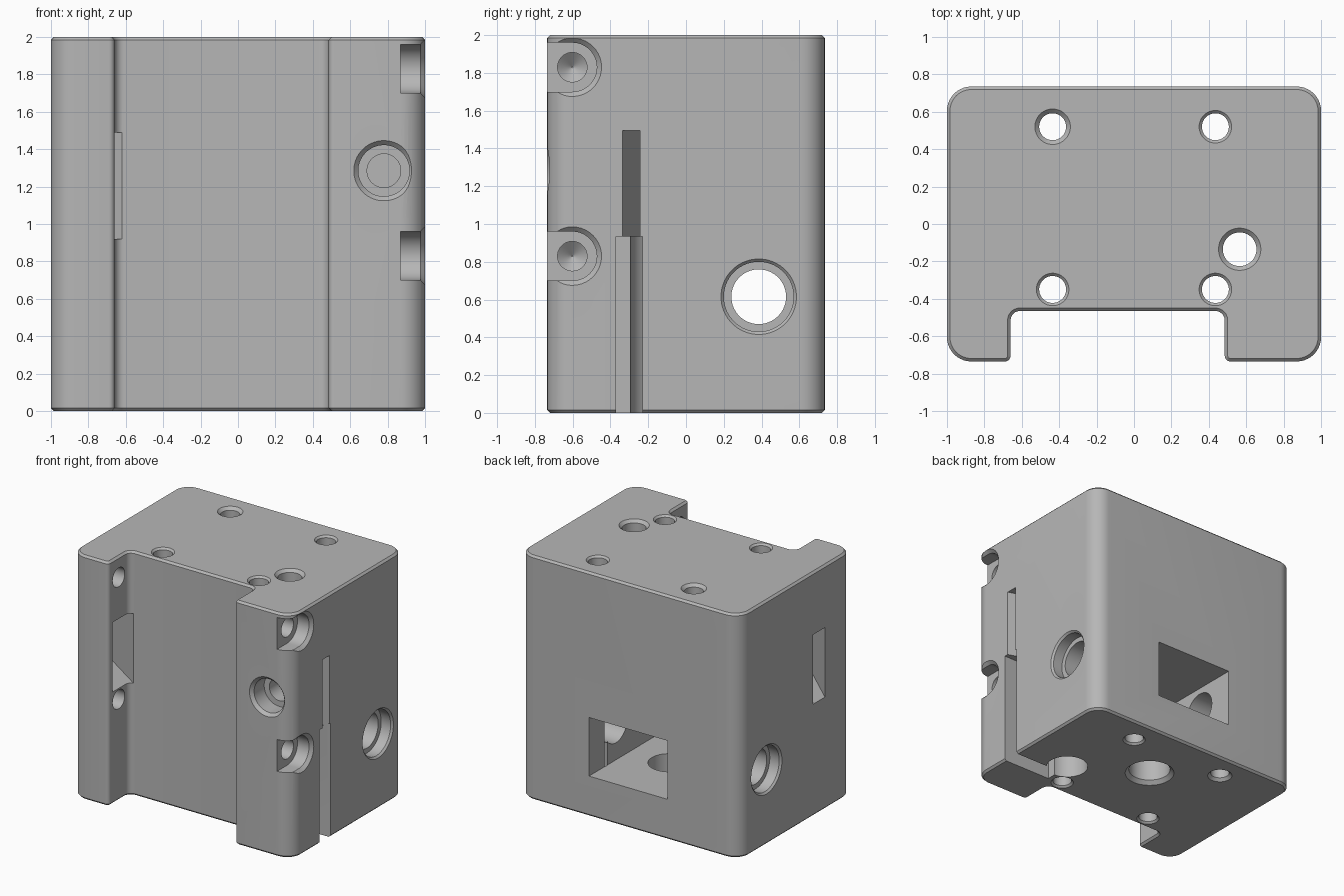
import bpy, bmesh
from math import sin, cos, pi
from mathutils import Vector

cube = bpy.data.objects.get("Cube")
if cube:
    bpy.data.objects.remove(cube, do_unlink=True)

grey = bpy.data.materials.new("plain grey")
grey.use_nodes = True
grey.diffuse_color = (0.47, 0.47, 0.47, 1)
grey.node_tree.nodes["Principled BSDF"].inputs["Base Color"].default_value = grey.diffuse_color

SIDES = 48


def loft(name, sections):
    """Closed solid through matching loops of points."""
    bm = bmesh.new()
    rings = [[bm.verts.new(p) for p in loop] for loop in sections]
    n = len(rings[0])
    for a, b in zip(rings, rings[1:]):
        for i in range(n):
            j = (i + 1) % n
            bm.faces.new((a[i], a[j], b[j], b[i]))
    bm.faces.new(rings[0][::-1])
    bm.faces.new(rings[-1])
    bmesh.ops.recalc_face_normals(bm, faces=bm.faces)
    mesh = bpy.data.meshes.new(name)
    bm.to_mesh(mesh)
    bm.free()
    mesh.materials.append(grey)
    ob = bpy.data.objects.new(name, mesh)
    bpy.context.collection.objects.link(ob)
    return ob


cutters = []


def cut(name, sections):
    ob = loft(name, sections)
    ob.hide_render = True
    cutters.append(ob)


def bore(name, axis, u, v, profile):
    """Turned cutter; profile holds (position along axis, radius)."""
    place = {"x": lambda p, a, b: (p, a, b),
             "y": lambda p, a, b: (a, p, b),
             "z": lambda p, a, b: (a, b, p)}[axis]
    turns = [2 * pi * (i + 0.5) / SIDES for i in range(SIDES)]
    cut(name, [[place(p, u + r * cos(t), v + r * sin(t)) for t in turns]
               for p, r in profile])


def prism(name, outline, low, high):
    cut(name, [[(x, y, z) for x, y in outline] for z in (low, high)])


def rounded(corners):
    """Outline with each corner (x, y, radius) replaced by an arc."""
    out = []
    for i, (x, y, r) in enumerate(corners):
        p = Vector((x, y))
        d1 = (Vector(corners[i - 1][:2]) - p).normalized()
        d2 = (Vector(corners[(i + 1) % len(corners)][:2]) - p).normalized()
        steps = 10 if r > 0.1 else 6
        for k in range(steps + 1):
            t = pi / 2 * k / steps
            out.append(p + r * (d1 + d2 - d2 * cos(t) - d1 * sin(t)))
    return out


# Block with a wide channel down the front
outline = rounded([(-1, -0.735, 0.13), (-0.66, -0.735, 0.03), (-0.66, -0.465, 0.05),
                   (0.485, -0.465, 0.05), (0.485, -0.735, 0.03), (1, -0.735, 0.13),
                   (1, 0.735, 0.13), (-1, 0.735, 0.13)])
block = loft("block", [[(p.x, p.y, z) for p in outline] for z in (0, 2)])

# Small chamfer round the top and bottom
bm = bmesh.new()
bm.from_mesh(block.data)
rim = [e for e in bm.edges if abs(e.verts[0].co.z - e.verts[1].co.z) < 0.01]
bmesh.ops.bevel(bm, geom=rim, offset=0.016, segments=1, affect="EDGES")
bm.to_mesh(block.data)
bm.free()

# Vertical mounting holes, countersunk at both ends
for x, y, rim_r in ((-0.435, 0.52, 0.095), (0.435, 0.52, 0.087),
                    (-0.435, -0.35, 0.087), (0.435, -0.35, 0.087)):
    e = rim_r - 0.072
    bore("mounting_hole", "z", x, y,
         [(-e, rim_r + e), (e, 0.072), (2 - e, 0.072), (2 + e, rim_r + e)])

# Stepped vertical bore beside the slot
bore("stepped_bore", "z", 0.565, -0.135,
     [(-0.02, 0.18), (0, 0.16), (0.94, 0.16), (0.94, 0.09), (1.977, 0.09), (2.023, 0.136)])

# Window in the back and the hole in its floor
cut("back_window", [[(x, y, z) for x, z in ((-0.345, 0.33), (0.365, 0.33),
                                           (0.365, 0.81), (-0.345, 0.81))]
                    for y in (-0.25, 0.8)])
bore("floor_hole", "z", 0.01, 0.2, [(-0.02, 0.21), (0.03, 0.16), (0.4, 0.16)])

# Cross bore with a counterbore on each side
bore("cross_bore", "x", 0.385, 0.615,
     [(-1.02, 0.22), (-0.985, 0.185), (-0.9, 0.185), (-0.9, 0.145),
      (0.9, 0.145), (0.9, 0.185), (0.985, 0.185), (1.02, 0.22)])

# Clamp screws: open pocket, clearance hole, and blind hole with a drill tip
arc = [pi / 2 - pi * k / 20 for k in range(21)]
for z in (0.83, 1.83):
    def pocket(x, r):
        return ([(x, -0.8, z - r), (x, -0.8, z + r)]
                + [(x, -0.602 + r * cos(t), z + r * sin(t)) for t in arc])
    cut("screw_pocket", [pocket(x, r) for x, r in
                         ((0.87, 0.13), (0.975, 0.13), (1.02, 0.175))])
    bore("screw_hole", "x", -0.602, z,
         [(-0.93, 0.003), (-0.87, 0.078), (0.9, 0.078)])

# Front counterbored hole
bore("front_hole", "y", 0.78, 1.285,
     [(-0.76, 0.185), (-0.71, 0.137), (-0.58, 0.137), (-0.58, 0.09), (-0.4, 0.09)])

# Right side slot: wide below, narrow and slanted above
prism("lower_slot", [(1.1, -0.37), (1.1, -0.23), (0.56, -0.23), (0.56, -0.37)][::-1], -0.1, 0.935)
prism("upper_slot", [(1.1, -0.37), (1.1, -0.27), (0.65, -0.15), (0.65, -0.22)], 0.9, 1.495)

# Slanted strap slot through the left-hand leg of the channel
prism("strap_slot", [(-1.1, -0.15), (-1.1, -0.28), (-0.6, -0.735), (-0.6, -0.48)], 0.92, 1.49)

# Apply the cuts
bpy.context.view_layer.objects.active = block
for i, cutter in enumerate(cutters):
    mod = block.modifiers.new("cut " + str(i), "BOOLEAN")
    mod.operation = "DIFFERENCE"
    mod.solver = "EXACT"
    mod.object = cutter
    bpy.ops.object.modifier_apply(modifier=mod.name)
for cutter in cutters:
    bpy.data.objects.remove(cutter, do_unlink=True)

bpy.ops.object.select_all(action="DESELECT")
block.select_set(True)
bpy.ops.object.shade_smooth_by_angle(angle=pi / 7)
